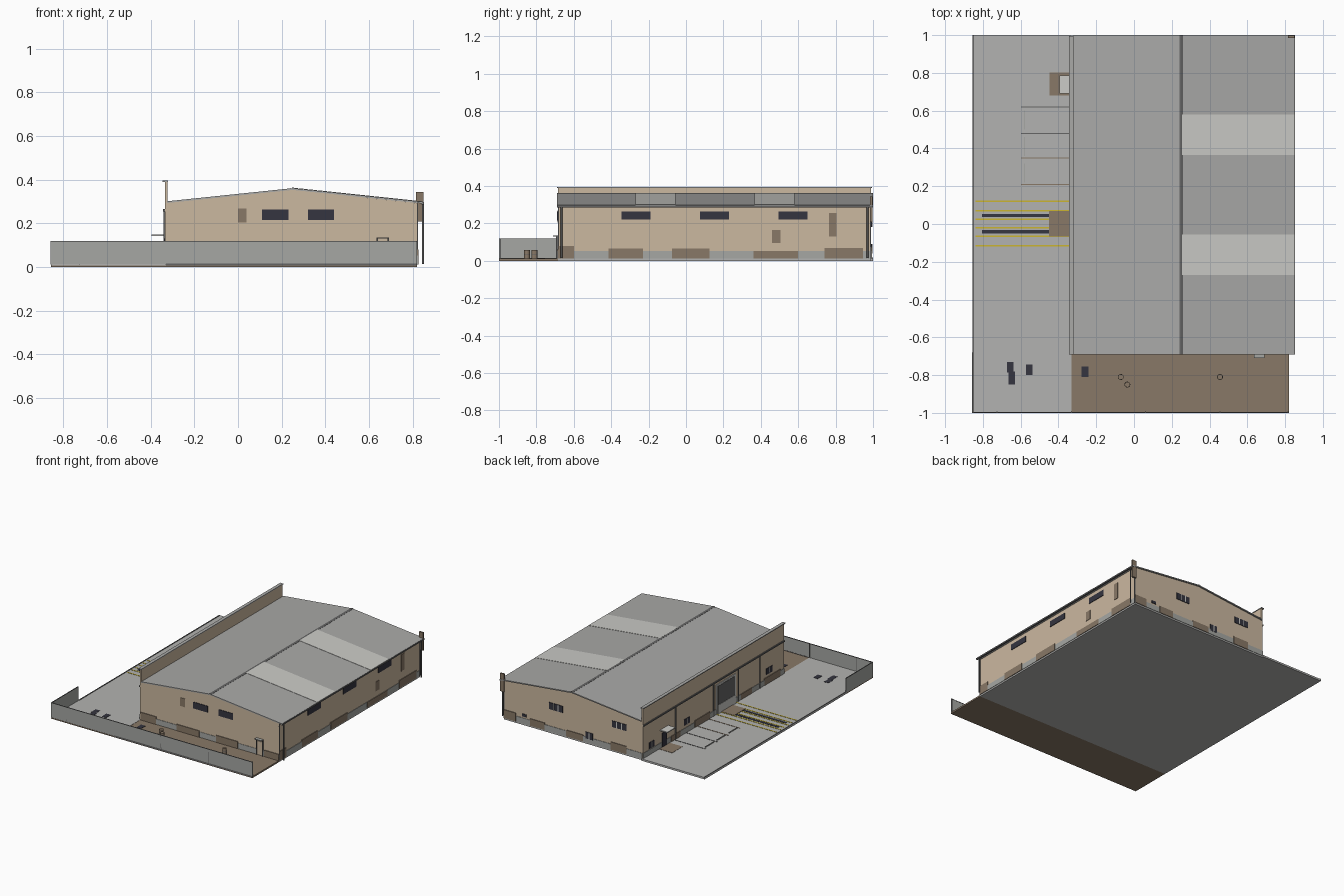
import bpy, bmesh, math

cube = bpy.data.objects.get("Cube")
if cube:
    bpy.data.objects.remove(cube, do_unlink=True)


def material(name, r, g, b):
    m = bpy.data.materials.new(name)
    m.use_nodes = True
    m.diffuse_color = (r, g, b, 1)
    m.node_tree.nodes["Principled BSDF"].inputs["Base Color"].default_value = (r, g, b, 1)
    return m


TAN = material("tan wall", 0.60, 0.48, 0.35)
BROWN = material("brown dirt", 0.25, 0.19, 0.135)
ROOF = material("roof grey", 0.40, 0.40, 0.39)
LIGHT = material("pale panel", 0.60, 0.60, 0.57)
YARD = material("yard concrete", 0.45, 0.45, 0.44)
FENCE = material("fence grey", 0.38, 0.39, 0.37)
DARK = material("dark glass", 0.035, 0.035, 0.05)
TRIM = material("trim grey", 0.13, 0.13, 0.13)
YELLOW = material("yellow paint", 0.60, 0.46, 0.03)


def finish(name, bm, mat):
    bmesh.ops.recalc_face_normals(bm, faces=bm.faces)
    mesh = bpy.data.meshes.new(name)
    bm.to_mesh(mesh)
    bm.free()
    mesh.materials.append(mat)
    ob = bpy.data.objects.new(name, mesh)
    bpy.context.collection.objects.link(ob)
    return ob


def prism(name, profile, y0, y1, mat):
    """Extrude an x-z outline along y."""
    bm = bmesh.new()
    face = bm.faces.new([bm.verts.new((x, y0, z)) for x, z in profile])
    out = bmesh.ops.extrude_face_region(bm, geom=[face])
    verts = [v for v in out["geom"] if isinstance(v, bmesh.types.BMVert)]
    bmesh.ops.translate(bm, verts=verts, vec=(0, y1 - y0, 0))
    return finish(name, bm, mat)


def box(name, x0, x1, y0, y1, z0, z1, mat):
    return prism(name, [(x0, z0), (x1, z0), (x1, z1), (x0, z1)], y0, y1, mat)


def cylinder(name, x, y, z0, z1, r, mat):
    bm = bmesh.new()
    bmesh.ops.create_cone(bm, cap_ends=True, segments=12, radius1=r, radius2=r, depth=z1 - z0)
    bmesh.ops.translate(bm, verts=bm.verts, vec=(x, y, (z0 + z1) / 2))
    return finish(name, bm, mat)


# Outer wall planes and their outward sign
LEFT, RIGHT, FRONT, BACK = -0.335, 0.82, -0.685, 0.99
SIDES = {"right_side": (LEFT, -1), "left_side": (RIGHT, 1), "front": (FRONT, -1), "back": (BACK, 1)}


def on_wall(name, side, a0, a1, z0, z1, mat, t=0.006):
    """Thin plate lying on one outer wall, from a0 to a1 along it."""
    pos, sign = SIDES[side]
    p0, p1 = sorted((pos, pos + sign * t))
    if side in ("front", "back"):
        return box(name, a0, a1, p0, p1, z0, z1, mat)
    return box(name, p0, p1, a0, a1, z0, z1, mat)


def window(side, a0, a1, z0, z1, panes):
    on_wall(side + "_window", side, a0, a1, z0, z1, DARK, 0.004)
    for i in range(1, panes):
        a = a0 + (a1 - a0) * i / panes
        on_wall(side + "_mullion", side, a - 0.003, a + 0.003, z0, z1, LIGHT, 0.006)


# Ground
box("dirt_base", -0.855, RIGHT, -1, FRONT, 0, 0.008, BROWN)
box("dirt_strip", -0.33, RIGHT, -0.998, FRONT, 0.008, 0.012, BROWN)
box("front_kerb", -0.33, RIGHT, -1, -0.994, 0.004, 0.016, TRIM)
box("yard_slab", -0.855, -0.33, FRONT, 1, 0, 0.014, YARD)
box("yard_front_slab", -0.855, -0.33, -0.998, FRONT, 0.008, 0.014, YARD)
box("building_slab", -0.33, RIGHT, FRONT, BACK, 0, 0.012, YARD)

# Main hall and roof
RIDGE = (0.25, 0.353)
prism("hall", [(-0.325, 0.012), (RIGHT, 0.012), (RIGHT, 0.293), RIDGE, (-0.325, 0.293)],
      FRONT, BACK, TAN)
prism("roof", [(-0.325, 0.293), RIDGE, (0.85, 0.29), (0.85, 0.298), (0.25, 0.361), (-0.325, 0.301)],
      -0.69, 1, ROOF)
prism("ridge_cap", [(0.24, 0.36), (0.25, 0.362), (0.26, 0.36), (0.26, 0.361), (0.25, 0.364), (0.24, 0.361)],
      -0.69, 1, TRIM)
for y in (-0.27, 0.365):
    prism("skylight", [(0.255, 0.361), (0.85, 0.298), (0.85, 0.3), (0.255, 0.363)], y, y + 0.215, LIGHT)
box("eave_gutter", 0.84, 0.852, -0.69, 1, 0.286, 0.297, TRIM)

# Parapet wall
box("parapet_wall", LEFT, -0.322, FRONT, BACK, 0.012, 0.39, TAN)
box("parapet_cap", -0.345, -0.32, -0.69, 0.995, 0.39, 0.396, ROOF)
on_wall("parapet_band", "right_side", FRONT, BACK, 0.255, 0.265, TRIM, 0.008)

# Plinth band and dirt patches
for side in SIDES:
    ends = (-0.33, RIGHT) if side in ("front", "back") else (FRONT, BACK)
    on_wall(side + "_plinth", side, *ends, 0.012, 0.053, FENCE, 0.003)
patches = {
    "left_side": [(-0.685, -0.6, 0.08), (-0.415, -0.23, 0.065), (-0.075, 0.125, 0.065),
                  (0.36, 0.6, 0.053), (0.74, 0.945, 0.07)],
    "right_side": [(-0.64, -0.45, 0.065), (-0.3, -0.17, 0.055), (0.2, 0.38, 0.065), (0.55, 0.66, 0.055)],
    "front": [(-0.33, -0.2, 0.07), (-0.03, 0.16, 0.06), (0.3, 0.48, 0.065), (0.7, 0.82, 0.06)],
    "back": [(-0.2, -0.07, 0.07), (0.16, 0.3, 0.06), (0.48, 0.6, 0.065), (0.72, 0.82, 0.075)],
}
for side, spans in patches.items():
    for a0, a1, top in spans:
        on_wall(side + "_dirt_patch", side, a0, a1, 0.012, top, BROWN, 0.005)
on_wall("wall_stain", "left_side", 0.46, 0.505, 0.095, 0.165, BROWN, 0.003)
on_wall("wall_stain", "left_side", 0.765, 0.805, 0.13, 0.255, BROWN, 0.003)
on_wall("wall_stain", "front", 0.0, 0.04, 0.205, 0.268, BROWN, 0.003)

# Windows
for y in (-0.345, 0.075, 0.495):
    window("left_side", y, y + 0.155, 0.22, 0.264, 1)
for x in (0.11, 0.32):
    window("front", x, x + 0.12, 0.216, 0.264, 1)
window("back", 0.33, 0.445, 0.18, 0.23, 3)
window("back", -0.2, -0.08, 0.185, 0.232, 3)
window("back", 0.08, 0.14, 0.04, 0.09, 2)
window("back", 0.635, 0.67, 0.065, 0.085, 1)
window("right_side", 0.435, 0.505, 0.075, 0.12, 2)
window("right_side", -0.545, -0.475, 0.085, 0.13, 2)
window("right_side", 0.86, 0.92, 0.06, 0.105, 2)

# Loading door
on_wall("door_frame", "right_side", -0.11, 0.12, 0.014, 0.235, LIGHT, 0.005)
on_wall("door_opening", "right_side", -0.095, 0.105, 0.014, 0.222, TRIM, 0.007)
on_wall("door_lower_panel", "right_side", -0.095, 0.105, 0.014, 0.08, LIGHT, 0.009)
for y in (-0.4, -0.145, 0.15, 0.6):
    on_wall("wall_rib", "right_side", y, y + 0.008, 0.014, 0.255, TRIM, 0.006)

# Entrance doors and canopies
on_wall("entrance_door", "right_side", 0.71, 0.765, 0.014, 0.12, DARK, 0.006)
box("entrance_canopy", -0.395, LEFT, 0.69, 0.785, 0.143, 0.15, LIGHT)
on_wall("front_door", "front", 0.642, 0.684, 0.012, 0.115, TAN, 0.004)
for x in (0.635, 0.684):
    on_wall("front_door_jamb", "front", x, x + 0.006, 0.012, 0.135, TRIM, 0.009)
box("front_door_head", 0.635, 0.69, -0.71, FRONT, 0.13, 0.136, FENCE)

# Downpipes and corner panel
for y in (-0.665, 0.97):
    cylinder("downpipe", 0.846, y, 0.014, 0.29, 0.005, TRIM)
box("corner_panel", 0.815, 0.85, 0.985, 0.997, 0.208, 0.343, BROWN)
for y in (FRONT, BACK - 0.006):
    box("corner_trim", RIGHT - 0.003, RIGHT + 0.004, y, y + 0.006, 0.012, 0.29, TRIM)

# Fence
box("front_fence", -0.855, RIGHT, -1, -0.995, 0.014, 0.118, FENCE)
box("side_fence", -0.857, -0.852, -1, -0.68, 0.012, 0.118, FENCE)
box("fence_rail", -0.855, RIGHT, -1, -0.994, 0.116, 0.12, TRIM)
box("side_fence_rail", -0.857, -0.851, -1, -0.68, 0.116, 0.12, TRIM)
for x in (-0.725, -0.33, 0.06, 0.455, 0.815):
    box("fence_post", x - 0.003, x + 0.003, -1, -0.992, 0.012, 0.12, TRIM)
box("yard_edge", -0.855, -0.848, -0.68, 1, 0.014, 0.017, TRIM)


# Yard markings
def marking(name, x0, x1, y0, y1, mat, top=0.016):
    box(name, x0, x1, y0, y1, 0.013, top, mat)


for y in (0.12, 0.07, 0.026, -0.02, -0.065, -0.115):
    marking("lane_line", -0.84, -0.34, y - 0.004, y + 0.004, YELLOW)
for y in (0.045, -0.04):
    marking("wheel_track", -0.805, -0.45, y - 0.009, y + 0.009, DARK)
marking("door_dirt", -0.45, -0.34, -0.065, 0.07, BROWN, 0.018)
marking("entrance_dirt", -0.447, -0.34, 0.68, 0.803, BROWN)
for y in (0.62, 0.48, 0.35, 0.21):
    marking("parking_line", -0.597, -0.34, y - 0.003, y + 0.003, BROWN if y < 0.4 else TRIM)
for y in (0.22, 0.36, 0.5):
    marking("wheel_stop", -0.583, -0.577, y, y + 0.1, FENCE, 0.02)
for x, y0, y1 in ((-0.655, -0.785, -0.73), (-0.647, -0.85, -0.78), (-0.555, -0.8, -0.745), (-0.26, -0.81, -0.755)):
    marking("oil_patch", x - 0.018, x + 0.018, y0, y1, DARK)

# Barrels
for x, y in ((-0.07, -0.81), (-0.035, -0.85), (0.455, -0.81)):
    cylinder("barrel", x, y, 0.012, 0.058, 0.015, BROWN)
    cylinder("barrel_band", x, y, 0.033, 0.037, 0.016, TRIM)
